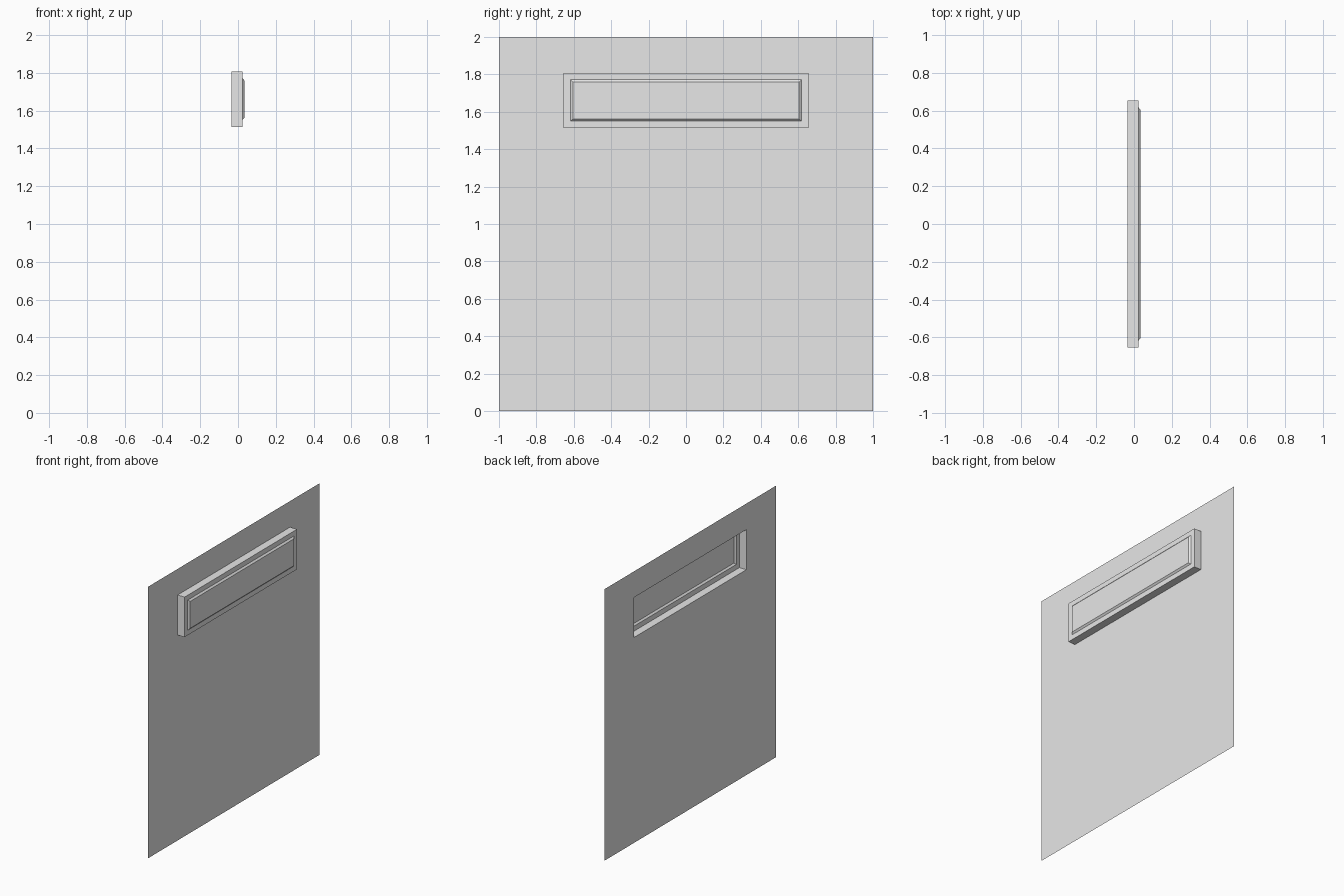
import bpy
import bmesh

cube = bpy.data.objects.get("Cube")
if cube:
    bpy.data.objects.remove(cube, do_unlink=True)

grey = bpy.data.materials.new("plain grey")
grey.use_nodes = True
colour = (0.8, 0.8, 0.8, 1)
grey.diffuse_color = colour
grey.node_tree.nodes["Principled BSDF"].inputs["Base Color"].default_value = colour

# Each outline is a rectangle: x position, half width, bottom, top
BACK, FACE, RAISED = -0.034, 0.023, 0.034
sheet_edge = (BACK, 1.0, 0.0, 2.0)
box_base = (BACK, 0.654, 1.513, 1.808)
box_front = (FACE, 0.654, 1.513, 1.808)
bevel_base = (FACE, 0.618, 1.55, 1.772)
bevel_top = (RAISED, 0.605, 1.562, 1.76)


def shell(name, outlines, capped=False):
    """Join successive rectangles into an open sheet facing +x."""
    bm = bmesh.new()
    rings = []
    for x, w, low, high in outlines:
        corners = ((-w, low), (w, low), (w, high), (-w, high))
        rings.append([bm.verts.new((x, y, z)) for y, z in corners])
    for outer, inner in zip(rings, rings[1:]):
        for i in range(4):
            j = (i + 1) % 4
            bm.faces.new((outer[i], outer[j], inner[j], inner[i]))
    if capped:
        bm.faces.new(rings[-1])
    mesh = bpy.data.meshes.new(name)
    bm.to_mesh(mesh)
    bm.free()
    mesh.materials.append(grey)
    obj = bpy.data.objects.new(name, mesh)
    bpy.context.collection.objects.link(obj)
    return obj


# Thin sheet with a rectangular opening
shell("door_sheet", (sheet_edge, box_base))
# Hollow box standing out from the opening, with a flat rim
shell("box_frame", (box_base, box_front, bevel_base))
# Raised panel with sloping edges
shell("raised_panel", (bevel_base, bevel_top), capped=True)
